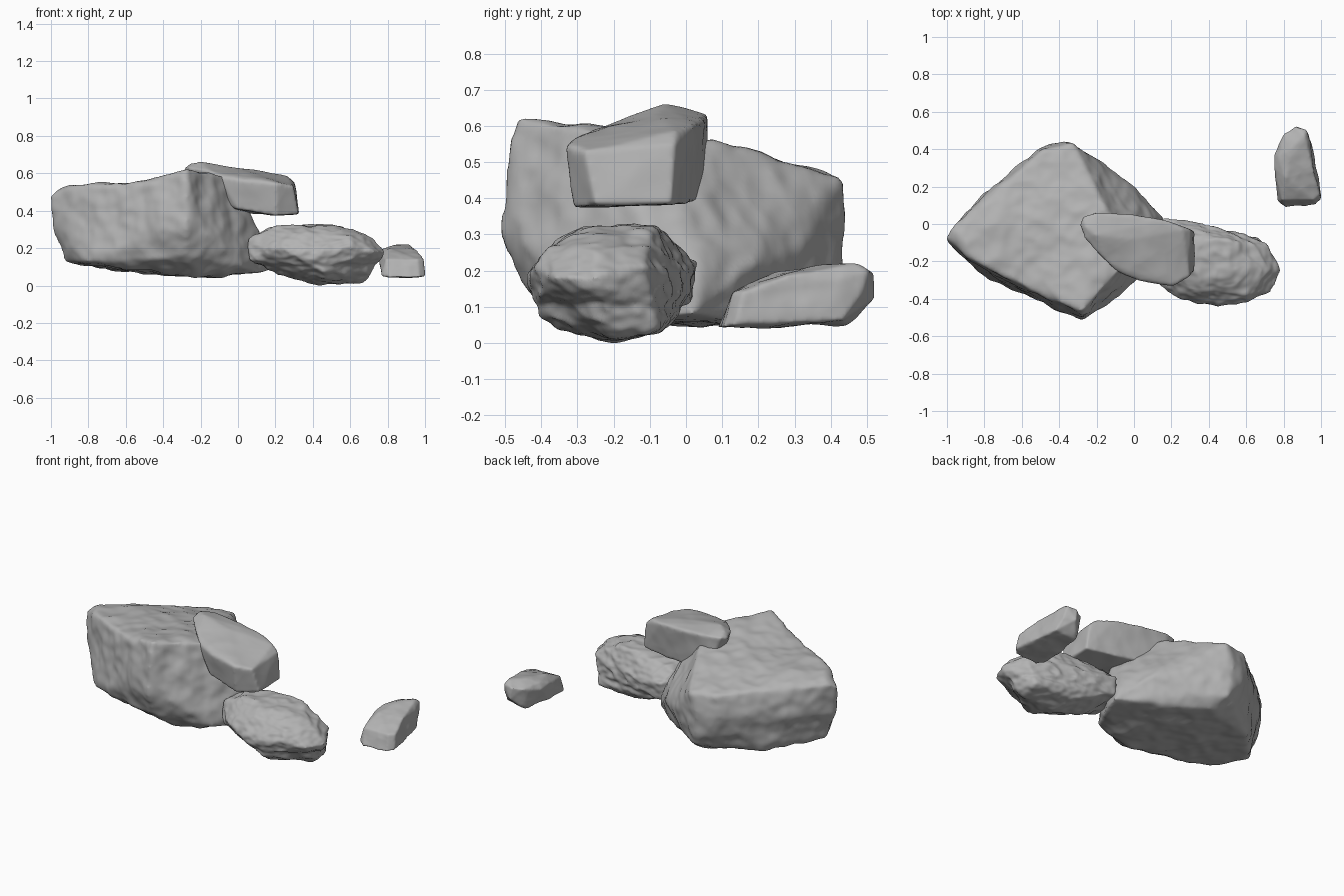
import bpy
import bmesh
import math
from mathutils import Vector, noise

cube = bpy.data.objects.get("Cube")
if cube:
    bpy.data.objects.remove(cube, do_unlink=True)

stone = bpy.data.materials.new("grey_stone")
stone.use_nodes = True
stone.diffuse_color = (0.45, 0.45, 0.45, 1)
bsdf = stone.node_tree.nodes["Principled BSDF"]
bsdf.inputs["Base Color"].default_value = stone.diffuse_color
bsdf.inputs["Roughness"].default_value = 0.9


def lumps(p, size):
    """Soft dents with shallow chipped hollows."""
    q = p / size
    chip = noise.voronoi(q * 1.3)[0][0]
    return noise.noise(q) + 0.4 * noise.noise(q * 2.3) + 0.7 * (chip - 0.4)


def strata(p, size):
    """Flattened lumps with thin layers and a groove near the foot."""
    q = Vector((p.x, p.y, p.z * 1.8)) / size
    ridge = 0.4 - abs(noise.noise(q * 0.8)) * 1.5
    groove = math.exp(-((p.z - 0.1) / 0.02) ** 2)
    return ridge + 0.6 * noise.noise(q * 2) - 0.8 * groove


def rock(name, hulls, voxel, rounding, relief, size, depth):
    """Hulls of corner points, fused by remeshing, worn smooth, then roughened."""
    mesh = bpy.data.meshes.new(name)
    bm = bmesh.new()
    for points in hulls:
        corners = [bm.verts.new(p) for p in points]
        bmesh.ops.convex_hull(bm, input=corners)
    bmesh.ops.recalc_face_normals(bm, faces=bm.faces[:])
    low = [min(v.co[i] for v in bm.verts) for i in range(3)]
    high = [max(v.co[i] for v in bm.verts) for i in range(3)]
    bm.to_mesh(mesh)
    bm.free()
    obj = bpy.data.objects.new(name, mesh)
    bpy.context.collection.objects.link(obj)

    remesh = obj.modifiers.new("Remesh", "REMESH")
    remesh.mode = "VOXEL"
    remesh.voxel_size = voxel
    wear = obj.modifiers.new("Wear", "SMOOTH")
    wear.factor = 0.5
    wear.iterations = rounding
    graph = bpy.context.evaluated_depsgraph_get()
    worn = bpy.data.meshes.new_from_object(obj.evaluated_get(graph))
    obj.modifiers.clear()
    obj.data = worn
    bpy.data.meshes.remove(mesh)
    worn.name = name

    # Roughen along the normals, regaining the corners lost to wear
    bm = bmesh.new()
    bm.from_mesh(worn)
    bm.normal_update()
    moved = [v.co + v.normal * depth * relief(v.co, size) for v in bm.verts]
    for axis in range(3):
        values = [p[axis] for p in moved]
        a, b = min(values), max(values)
        scale = (high[axis] - low[axis]) / (b - a)
        for p in moved:
            p[axis] = low[axis] + (p[axis] - a) * scale
    for v, p in zip(bm.verts, moved):
        v.co = p
    bm.to_mesh(worn)
    bm.free()
    worn.materials.clear()
    worn.materials.append(stone)
    worn.shade_smooth()


# Large boulder: a tilted diamond block with bulging sides and an undercut foot
boulder_body = [
    (-1, -.08, .48), (-.97, -.02, .5), (-.93, -.06, .53), (-.88, -.18, .53),
    (-.6, -.33, .54), (-.28, -.48, .57), (-.08, -.25, .57), (-.05, -.1, .56),
    (-.17, .1, .55), (-.4, .41, .45), (-.33, .42, .45), (-.5, .38, .46),
    (.11, -.1, .28), (.08, .04, .27), (.16, .02, .07), (.02, -.29, .09),
    (-.28, -.51, .3), (-.28, -.46, .15), (-.22, -.3, .04), (-.98, -.08, .3),
    (-.92, -.08, .12), (-.8, -.28, .12), (-.38, .44, .33), (-.36, .41, .12),
    (-.68, .19, .08), (-.3, .3, .05), (-.18, .33, .27), (.03, .16, .2),
    (-.66, .26, .3), (-.85, .1, .32), (-.5, .41, .33), (-.18, -.46, .28),
    (-.09, -.39, .2), (-.39, -.47, .3), (-.88, -.21, .2), (.12, -.1, .06),
]
# Raised front corner of the boulder's top
boulder_crown = [
    (-.28, -.47, .62), (-.4, -.42, .59), (-.08, -.25, .59), (-.05, -.1, .575),
    (-.17, .08, .56), (-.55, -.2, .54), (-.28, -.49, .45), (-.45, -.42, .45),
    (-.05, -.25, .45),
]
rock("large_boulder", [boulder_body, boulder_crown],
     .014, 7, lumps, .13, .013)

# Layered rock lying at the foot of the boulder
rock("layered_rock", [[
    (.05, -.22, .25), (.05, -.24, .13), (.05, -.1, .2), (.12, -.05, .29),
    (.15, .03, .22), (.28, .02, .2), (.15, .02, .11), (.15, -.34, .2),
    (.22, -.39, .2), (.2, -.25, .32), (.3, -.35, .29), (.3, -.07, .32),
    (.5, -.09, .33), (.5, -.28, .32), (.57, -.05, .2), (.7, -.11, .22),
    (.68, -.25, .28), (.78, -.25, .18), (.72, -.36, .18), (.59, -.42, .2),
    (.6, -.38, .26), (.45, -.44, .18), (.3, -.42, .16), (.45, -.41, .07),
    (.73, -.22, .09), (.66, -.2, .01), (.66, -.08, .03), (.4, -.2, 0),
    (.45, -.34, .03), (.4, -.06, .03), (.2, -.2, .06), (.3, 0, .1),
]], .009, 6, strata, .09, .01)

# Slab leaning on the boulder
rock("leaning_slab", [[
    (-.285, 0, .62), (-.25, -.02, .65), (-.27, .04, .63), (-.19, .06, .63),
    (-.26, -.08, .63), (-.2, -.06, .66), (-.14, -.21, .61), (-.1, -.25, .58),
    (0, -.08, .63), (0, .045, .61), (.16, .02, .6), (.26, -.03, .585),
    (.3, -.03, .55), (.29, -.28, .53), (.2, -.33, .545), (.03, -.3, .56),
    (.325, -.04, .38), (.32, -.25, .38), (.2, -.31, .375), (0, -.27, .41),
    (0, .03, .39), (-.2, .05, .46), (-.2, -.1, .48),
]], .009, 6, lumps, .2, .008)

# Small stone off to the side
rock("small_stone", [[
    (.75, .37, .16), (.75, .29, .17), (.77, .36, .2), (.8, .48, .19),
    (.86, .52, .2), (.92, .5, .2), (.91, .47, .22), (.84, .4, .22),
    (.87, .52, .12), (.93, .48, .13), (.94, .43, .18), (.95, .43, .06),
    (.81, .44, .05), (.77, .27, .05), (.77, .12, .05), (.81, .09, .04),
    (.97, .1, .04), (1, .14, .05), (.99, .16, .14), (.96, .28, .19),
    (.81, .25, .2), (.79, .13, .14), (.96, .13, .14),
]], .007, 5, lumps, .12, .007)
